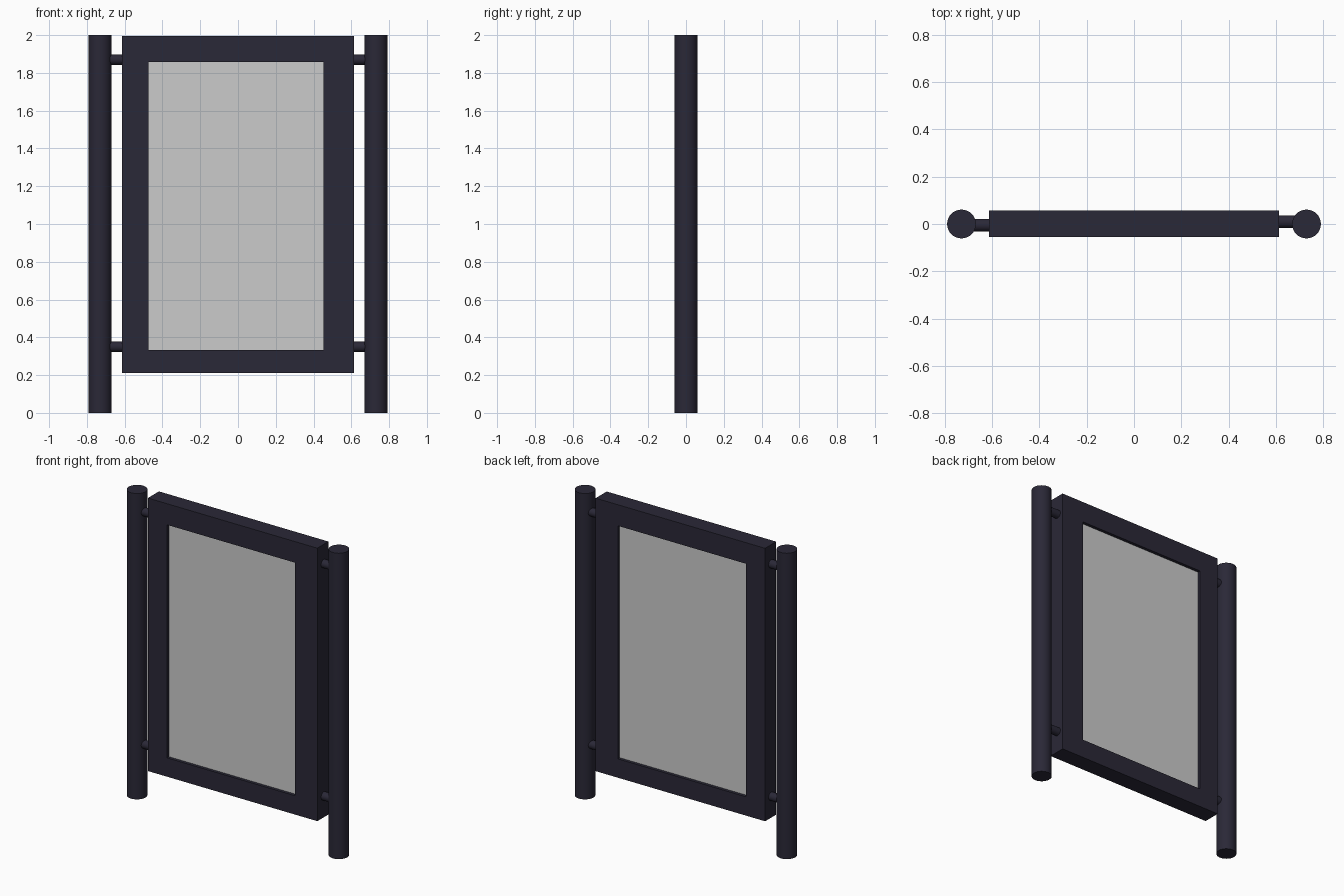
import bpy, bmesh
from math import pi

if "Cube" in bpy.data.objects:
    bpy.data.objects.remove(bpy.data.objects["Cube"])

dark = bpy.data.materials.new("dark_metal")
dark.diffuse_color = (0.023, 0.021, 0.038, 1)
dark.use_nodes = True
dark.node_tree.nodes["Principled BSDF"].inputs["Base Color"].default_value = dark.diffuse_color


def cylinder(name, radius, length, loc, rot=(0, 0, 0), sides=32):
    bpy.ops.mesh.primitive_cylinder_add(vertices=sides, radius=radius, depth=length,
                                        location=loc, rotation=rot)
    ob = bpy.context.object
    ob.name = name
    ob.data.materials.append(dark)
    bpy.ops.object.shade_smooth_by_angle()
    return ob


def rect(bm, x0, x1, z0, z1, y):
    return [bm.verts.new((x, y, z)) for x, z in ((x0, z0), (x1, z0), (x1, z1), (x0, z1))]


# Frame: a rectangular ring with a through window
OUTER = (-0.613, 0.613, 0.21, 1.995)
WINDOW = (-0.475, 0.453, 0.333, 1.857)
Y0, Y1 = -0.056, 0.058
bm = bmesh.new()
rings = [rect(bm, *OUTER, Y0), rect(bm, *OUTER, Y1),
         rect(bm, *WINDOW, Y1), rect(bm, *WINDOW, Y0)]
for a, b in zip(rings, rings[1:] + rings[:1]):
    for i in range(4):
        j = (i + 1) % 4
        bm.faces.new((a[i], a[j], b[j], b[i]))
bmesh.ops.recalc_face_normals(bm, faces=bm.faces)
mesh = bpy.data.meshes.new("frame")
bm.to_mesh(mesh)
bm.free()
mesh.materials.append(dark)
frame = bpy.data.objects.new("frame", mesh)
bpy.context.collection.objects.link(frame)

# Grey display panel, recessed slightly on both sides
x0, x1, z0, z1 = WINDOW
bpy.ops.mesh.primitive_cube_add(size=1, location=((x0 + x1) / 2, 0.001, (z0 + z1) / 2))
panel = bpy.context.object
panel.name = "display_panel"
panel.scale = (x1 - x0, 0.074, z1 - z0)

# Posts and the short rods joining them to the frame
for side, sx, rod_y in (("left", -1, -0.005), ("right", 1, 0.01)):
    cylinder(side + "_post", 0.061, 2.0, (sx * 0.73, 0, 1.0))
    for level, z in (("lower", 0.35), ("upper", 1.87)):
        cylinder(f"{side}_{level}_rod", 0.027, 0.12, (sx * 0.65, rod_y, z),
                 (0, pi / 2, 0), 24)
